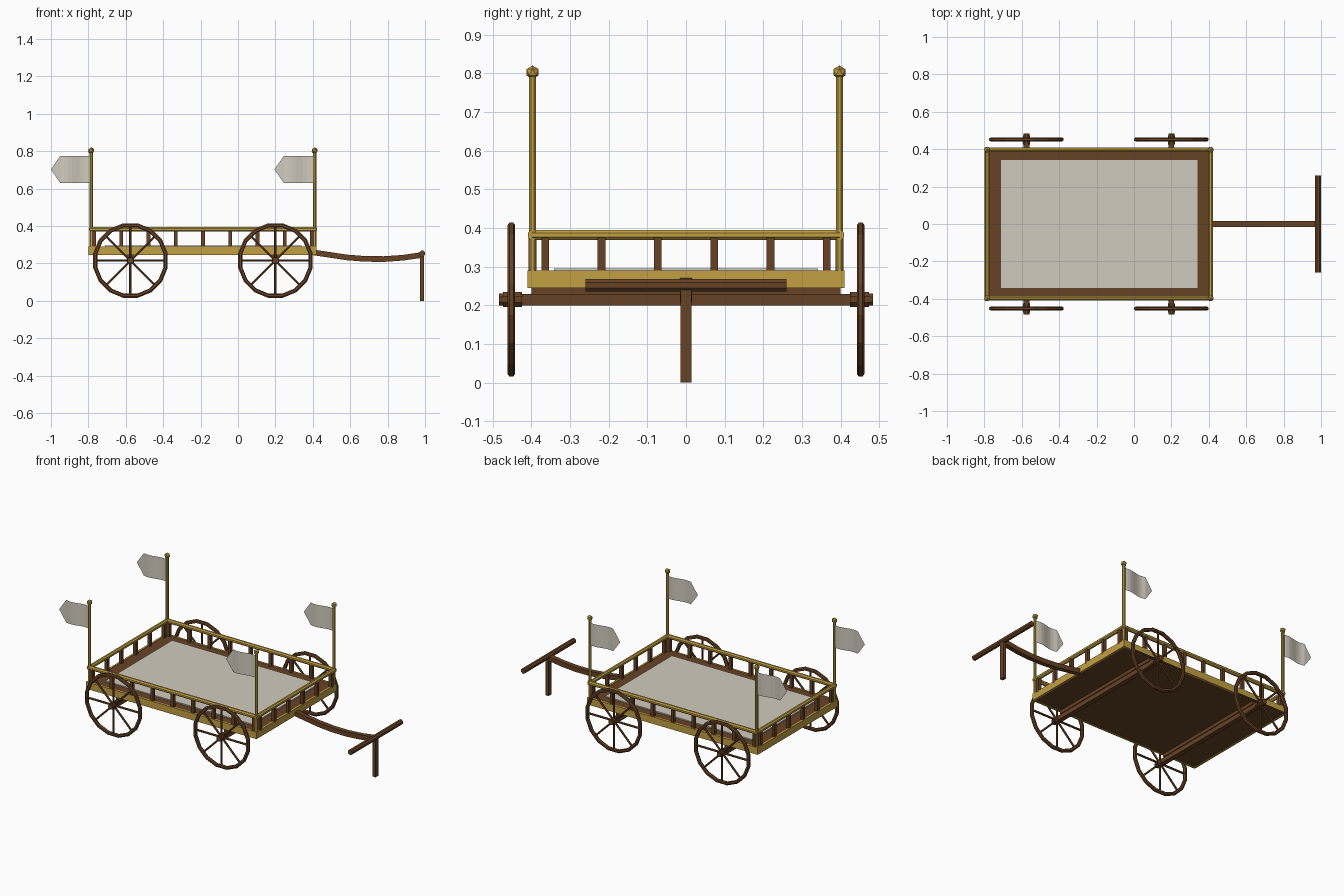
import bpy, bmesh, math
from mathutils import Vector, Matrix

if "Cube" in bpy.data.objects:
    bpy.data.objects.remove(bpy.data.objects["Cube"])


def material(name, rgb):
    m = bpy.data.materials.new(name)
    m.use_nodes = True
    m.diffuse_color = (*rgb, 1)
    bsdf = m.node_tree.nodes["Principled BSDF"]
    bsdf.inputs["Base Color"].default_value = (*rgb, 1)
    bsdf.inputs["Roughness"].default_value = 0.8
    return m


WOOD = material("brown wood", (0.135, 0.055, 0.018))
GOLD = material("gold paint", (0.54, 0.35, 0.055))
CLOTH = material("pale cloth", (0.64, 0.60, 0.52))


def finish(name, bm, mat):
    mesh = bpy.data.meshes.new(name)
    bm.to_mesh(mesh)
    bm.free()
    mesh.materials.append(mat)
    obj = bpy.data.objects.new(name, mesh)
    bpy.context.collection.objects.link(obj)
    return obj


def add_box(bm, lo, hi):
    lo, hi = Vector(lo), Vector(hi)
    mat = Matrix.Translation((lo + hi) / 2) @ Matrix.Diagonal((*(hi - lo), 1))
    bmesh.ops.create_cube(bm, size=1, matrix=mat)


def add_rod(bm, a, b, radius, sides=8):
    a, b = Vector(a), Vector(b)
    d = b - a
    turn = d.to_track_quat('Z', 'Y').to_matrix().to_4x4()
    spin = Matrix.Rotation(math.pi / sides, 4, 'Z')
    bmesh.ops.create_cone(bm, cap_ends=True, segments=sides, radius1=radius, radius2=radius,
                          depth=d.length, matrix=Matrix.Translation((a + b) / 2) @ turn @ spin)


def box(name, lo, hi, mat):
    bm = bmesh.new()
    add_box(bm, lo, hi)
    return finish(name, bm, mat)


# Bed: plank deck, gold side trim, cloth spread on top
X0, X1, Y = -0.80, 0.42, 0.41
T = 0.012
box("deck", (X0 + T, -Y + T, 0.248), (X1 - T, Y - T, 0.288), WOOD)
bm = bmesh.new()
for s in (-1, 1):
    y0, y1 = sorted((s * Y, s * (Y - T)))
    add_box(bm, (X0, y0, 0.245), (X1, y1, 0.29))
for a, b in ((X0, X0 + T), (X1 - T, X1)):
    add_box(bm, (a, -Y + T, 0.245), (b, Y - T, 0.29))
finish("bed_trim", bm, GOLD)
box("floor_cloth", (-0.71, -0.342, 0.286), (0.34, 0.342, 0.295), CLOTH)

# Railing: round rails on evenly spaced posts
PX0, PX1, PY = -0.785, 0.41, 0.397
bm = bmesh.new()
for s in (-1, 1):
    add_rod(bm, (PX0 - 0.01, s * PY, 0.382), (PX1 + 0.01, s * PY, 0.382), 0.0135)
for x in (PX0, PX1):
    add_rod(bm, (x, -PY, 0.382), (x, PY, 0.382), 0.0135)
finish("top_rails", bm, GOLD)

bm = bmesh.new()
W, STEP = 0.01, 0.1457
for s in (-1, 1):
    for i in range(9):
        x = -0.77 + STEP * i
        add_box(bm, (x - W, s * PY - W, 0.28), (x + W, s * PY + W, 0.376))
for x in (PX0, PX1):
    for i in range(6):
        y = STEP * (i - 2.5)
        add_box(bm, (x - W, y - W, 0.28), (x + W, y + W, 0.376))
finish("rail_posts", bm, WOOD)


# Corner poles with faceted knobs and waving pointed flags
def flag(name, x, y):
    bm = bmesh.new()
    n, length, point = 8, 0.165, 0.05
    rows = []
    for i in range(n + 1):
        t = i / n
        wave = y + 0.008 * math.sin(t * math.tau * 0.9 + math.pi * 1.1) * -1
        rows.append([bm.verts.new((x - length * t, wave, z)) for z in (0.63, 0.775)])
    for a, b in zip(rows, rows[1:]):
        bm.faces.new((a[0], b[0], b[1], a[1]))
    tip = bm.verts.new((x - length - point, y - 0.003, 0.702))
    bm.faces.new((rows[-1][0], tip, rows[-1][1]))
    finish(name, bm, CLOTH)


for end, x in (("rear", PX0), ("front", PX1)):
    for side, s in (("left", 1), ("right", -1)):
        bm = bmesh.new()
        add_rod(bm, (x, s * PY, 0.285), (x, s * PY, 0.795), 0.0095)
        finish(f"{end}_{side}_pole", bm, GOLD)
        bm = bmesh.new()
        bmesh.ops.create_icosphere(bm, subdivisions=1, radius=0.018,
                                   matrix=Matrix.Translation((x, s * PY, 0.803)))
        finish(f"{end}_{side}_knob", bm, GOLD)
        flag(f"{end}_{side}_flag", x, s * PY)


# Wheels: faceted rim, eight spokes and a hub
def wheel(name, cx, cy, cz, sides=16, spokes=8):
    bm = bmesh.new()
    profile = [(0.2, -0.005), (0.2, 0.005), (0.193, 0.01), (0.182, 0.01),
               (0.178, 0.0), (0.182, -0.01), (0.193, -0.01)]
    rings = []
    for i in range(sides):
        a = math.tau * (i + 0.5) / sides
        rings.append([bm.verts.new((cx + r * 1.015 * math.cos(a), cy + w, cz + r * 1.015 * math.sin(a)))
                      for r, w in profile])
    for i in range(sides):
        p, q = rings[i], rings[(i + 1) % sides]
        for j in range(len(profile)):
            k = (j + 1) % len(profile)
            bm.faces.new((p[j], p[k], q[k], q[j]))
    for i in range(spokes):
        a = math.tau * i / spokes
        d = Vector((math.cos(a), 0, math.sin(a)))
        c = Vector((cx, cy, cz))
        add_rod(bm, c + d * 0.01, c + d * 0.185, 0.0065, 6)
    s = math.copysign(1, cy)
    add_rod(bm, (cx, s * 0.425, cz), (cx, s * 0.474, cz), 0.021)
    add_rod(bm, (cx, s * 0.47, cz), (cx, s * 0.484, cz), 0.017)
    bmesh.ops.recalc_face_normals(bm, faces=bm.faces)
    finish(name, bm, WOOD)


for end, x in (("rear", -0.575), ("front", 0.20)):
    box(f"{end}_axle", (x - 0.015, -0.43, 0.199), (x + 0.015, 0.43, 0.229), WOOD)
    box(f"{end}_bolster", (x - 0.02, -0.40, 0.227), (x + 0.02, 0.40, 0.25), WOOD)
    for side, s in (("left", 1), ("right", -1)):
        wheel(f"{end}_{side}_wheel", x, s * 0.452, 0.215)

# Curved tongue with a cross handle and a resting leg
bm = bmesh.new()
path = [(0.38, 0.262), (0.48, 0.247), (0.58, 0.232), (0.68, 0.224),
        (0.78, 0.223), (0.88, 0.230), (0.985, 0.245)]
h = 0.015
rings = [[bm.verts.new((x, y, z + dz)) for y, dz in ((-h, -h), (h, -h), (h, h), (-h, h))]
         for x, z in path]
for p, q in zip(rings, rings[1:]):
    for j in range(4):
        k = (j + 1) % 4
        bm.faces.new((p[j], p[k], q[k], q[j]))
bm.faces.new(rings[0])
bm.faces.new(rings[-1])
bmesh.ops.recalc_face_normals(bm, faces=bm.faces)
finish("tongue", bm, WOOD)

bm = bmesh.new()
add_rod(bm, (0.984, -0.26, 0.252), (0.984, 0.26, 0.252), 0.017)
finish("cross_handle", bm, WOOD)
box("tongue_leg", (0.973, -0.0145, 0), (0.995, 0.0145, 0.24), WOOD)
